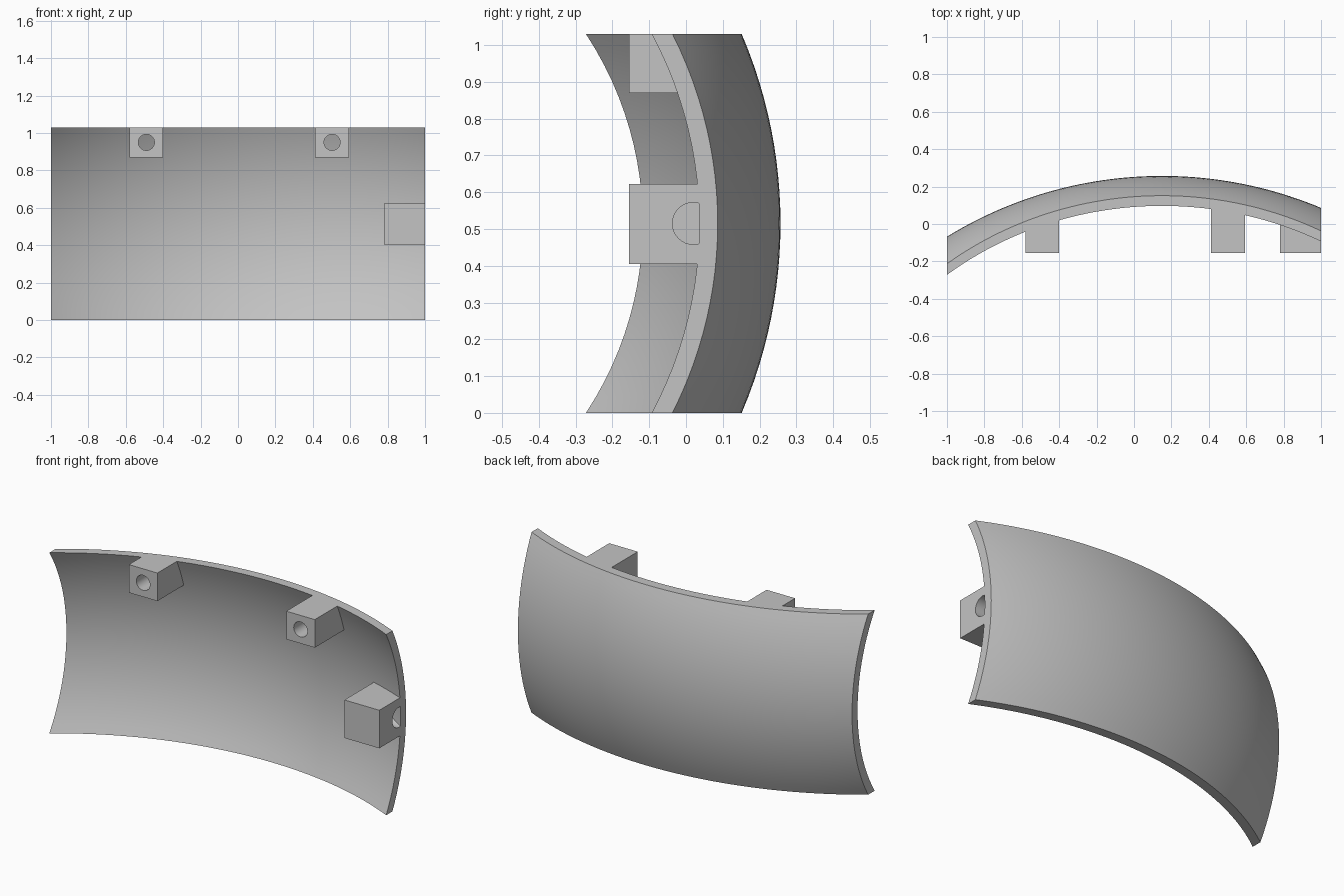
import bpy, bmesh, math
from mathutils import Matrix, Vector

if "Cube" in bpy.data.objects:
    bpy.data.objects.remove(bpy.data.objects["Cube"], do_unlink=True)

grey = bpy.data.materials.new("plain grey")
grey.use_nodes = True
colour = (0.55, 0.55, 0.55, 1)
grey.diffuse_color = colour
grey.node_tree.nodes["Principled BSDF"].inputs["Base Color"].default_value = colour

HEIGHT = 1.03
MID = HEIGHT / 2
WALL = 0.05
GIRTH = 1.31            # cross-section radius at the widest point
AXIS_Y = 0.257 - GIRTH
ARC, PEAK_X = 2.2, 0.15  # lengthwise arc and the position of its crest


def skin_y(x, z, inset=0.0):
    """Depth of the barrel-shaped skin at x, z."""
    drop = ARC - math.sqrt(ARC ** 2 - (x - PEAK_X) ** 2)
    radius = GIRTH - drop - inset
    return AXIS_Y + math.sqrt(radius ** 2 - (z - MID) ** 2)


def finish(name, bm):
    bmesh.ops.recalc_face_normals(bm, faces=bm.faces)
    mesh = bpy.data.meshes.new(name)
    bm.to_mesh(mesh)
    bm.free()
    mesh.materials.append(grey)
    ob = bpy.data.objects.new(name, mesh)
    bpy.context.collection.objects.link(ob)
    return ob


def smooth(ob):
    bpy.ops.object.select_all(action="DESELECT")
    ob.select_set(True)
    bpy.context.view_layer.objects.active = ob
    bpy.ops.object.shade_smooth_by_angle(angle=math.radians(30))


# Curved panel: closed wall sections joined along its length
def build_panel(columns=48, rows=24):
    bm = bmesh.new()
    heights = [HEIGHT * j / rows for j in range(rows + 1)]
    rings = []
    for i in range(columns + 1):
        x = -1 + 2 * i / columns
        outer = [bm.verts.new((x, skin_y(x, z), z)) for z in heights]
        inner = [bm.verts.new((x, skin_y(x, z, WALL), z)) for z in heights]
        rings.append(outer + inner[::-1])
    n = len(rings[0])
    for a, b in zip(rings, rings[1:]):
        for j in range(n):
            k = (j + 1) % n
            bm.faces.new((a[j], a[k], b[k], b[j]))
    for ring in (rings[0], rings[-1]):
        for j in range(rows):
            bm.faces.new((ring[j], ring[j + 1], ring[n - 2 - j], ring[n - 1 - j]))
    smooth(finish("curved_panel", bm))


# Mounting block whose back follows the panel, with a drilled hole
def build_block(name, x0, x1, z0, z1, hole, axis, radius, depth):
    bm = bmesh.new()
    front_y = -0.155
    corners = [(x0, z0), (x1, z0), (x1, z1), (x0, z1)]
    front = [bm.verts.new((x, front_y, z)) for x, z in corners]
    back = [bm.verts.new((x, skin_y(x, z, WALL - 0.01), z)) for x, z in corners]
    bm.faces.new(front)
    bm.faces.new(back[::-1])
    for j in range(4):
        k = (j + 1) % 4
        bm.faces.new((front[j], back[j], back[k], front[k]))
    block = finish(name, bm)

    drill = bmesh.new()
    turn = Vector((0, 0, 1)).rotation_difference(Vector(axis)).to_matrix().to_4x4()
    bmesh.ops.create_cone(drill, cap_ends=True, segments=32, radius1=radius,
                          radius2=radius, depth=2 * depth,
                          matrix=Matrix.Translation(hole) @ turn)
    cutter = finish(name + "_hole_cutter", drill)
    cutter.hide_render = True
    cut = block.modifiers.new("hole", "BOOLEAN")
    cut.operation = "DIFFERENCE"
    cut.solver = "EXACT"
    cut.object = cutter
    bpy.context.view_layer.update()

    # Keep the drilled result and drop the cutter
    graph = bpy.context.evaluated_depsgraph_get()
    drilled = bpy.data.meshes.new_from_object(block.evaluated_get(graph))
    block.modifiers.clear()
    block.data = drilled
    bpy.data.objects.remove(cutter, do_unlink=True)
    smooth(block)


build_panel()
for side, x in (("right", -0.49), ("left", 0.503)):
    build_block("upper_" + side + "_block", x - 0.09, x + 0.09, 0.87, HEIGHT,
                (x, -0.155, 0.95), (0, 1, 0), 0.043, 0.4)
build_block("end_block", 0.78, 1.0, 0.405, 0.622,
            (1.0, 0.02, MID), (1, 0, 0), 0.057, 0.12)
